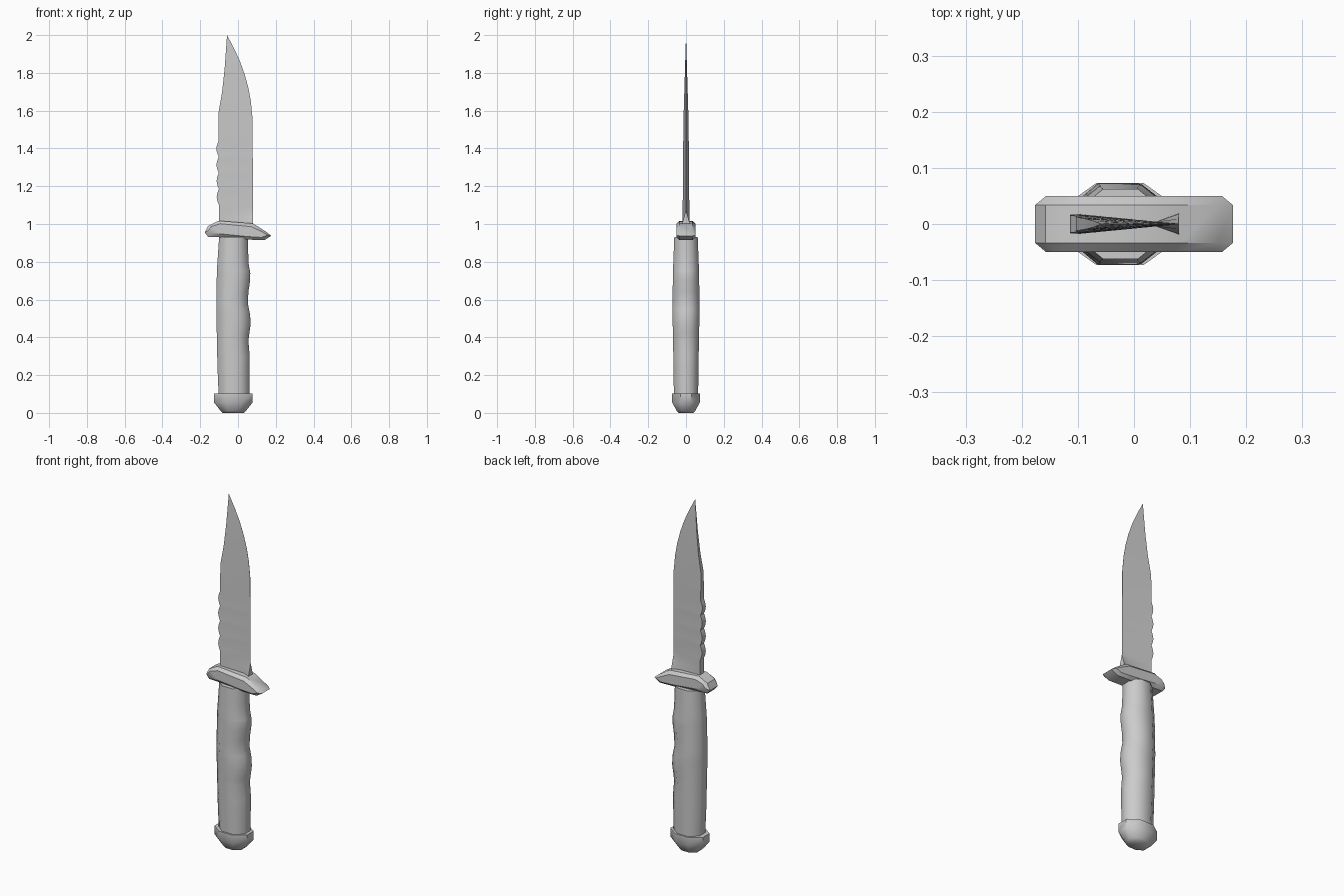
import bpy, bmesh, math

cube = bpy.data.objects.get("Cube")
if cube:
    bpy.data.objects.remove(cube, do_unlink=True)

GREY = (0.6, 0.6, 0.6, 1)
steel = bpy.data.materials.new("plain grey")
steel.use_nodes = True
steel.diffuse_color = GREY
steel.node_tree.nodes["Principled BSDF"].inputs["Base Color"].default_value = GREY


def finish(bm, name, angle):
    """Turn a bmesh into a smooth-by-angle object."""
    bmesh.ops.recalc_face_normals(bm, faces=bm.faces)
    mesh = bpy.data.meshes.new(name)
    bm.to_mesh(mesh)
    bm.free()
    obj = bpy.data.objects.new(name, mesh)
    bpy.context.collection.objects.link(obj)
    mesh.materials.append(steel)
    bpy.ops.object.select_all(action='DESELECT')
    obj.select_set(True)
    bpy.context.view_layer.objects.active = obj
    bpy.ops.object.shade_smooth_by_angle(angle=math.radians(angle))
    return obj


def loft(rings, name, angle):
    """Skin a stack of equal rings and cap both ends."""
    bm = bmesh.new()
    loops = [[bm.verts.new(p) for p in ring] for ring in rings]
    for a, b in zip(loops, loops[1:]):
        for i in range(len(a)):
            j = (i + 1) % len(a)
            bm.faces.new((a[i], a[j], b[j], b[i]))
    bm.faces.new(loops[0])
    bm.faces.new(loops[-1])
    bmesh.ops.remove_doubles(bm, verts=bm.verts, dist=1e-5)
    return finish(bm, name, angle)


def octagon(x0, x1, depth, z):
    """Eight-sided ring with flat sides at x0, x1 and +-depth."""
    ring = []
    for i in range(8):
        a = math.pi / 8 + i * math.pi / 4
        s = 1 / math.cos(math.pi / 8)
        ring.append(((x0 + x1) / 2 + (x1 - x0) / 2 * s * math.cos(a),
                     depth * s * math.sin(a), z))
    return ring


def lookup(table, z):
    """Linear interpolation in a list of (z, value)."""
    for (za, va), (zb, vb) in zip(table, table[1:]):
        if z <= zb:
            return va + (vb - va) * (z - za) / (zb - za)
    return table[-1][1]


# Blade: wedge section, scalloped spine, blunt block beside the guard
spine = [(0.98, -0.1), (1.59, -0.103), (1.7, -0.084), (1.82, -0.071), (2, -0.058)]
edge = [(0.98, 0.08), (1.56, 0.077), (1.65, 0.068), (1.72, 0.055),
        (1.79, 0.036), (1.86, 0.011), (1.93, -0.021), (2, -0.058)]
thick = [(0.98, 0.018), (1.35, 0.016), (1.6, 0.012), (1.8, 0.006), (2, 0)]
blunt = [(0.98, 0.02), (1.01, 0.018), (1.07, 0.0008), (1.6, 0.0005), (2, 0)]
TEETH_LOW, TEETH_HIGH = 1.1, 1.44
heights = {0.98, 1.01, 1.04, 1.07, 2}
heights |= {z for z, _ in spine + edge + thick}
heights |= {TEETH_LOW + (TEETH_HIGH - TEETH_LOW) * i / 24 for i in range(25)}
rows = []
for z in sorted(heights):
    xs, xe, t, b = (lookup(k, z) for k in (spine, edge, thick, blunt))
    if TEETH_LOW < z < TEETH_HIGH:
        phase = 4 * math.pi * (z - TEETH_LOW) / (TEETH_HIGH - TEETH_LOW)
        xs -= 0.012 * abs(math.sin(phase))
    xm = xs + (xe - xs) * 0.78
    m = t * 0.22 + 0.0003
    if z >= 2:
        m = 0
    rows.append([(xs, -t, z), (xm, -m, z), (xe, -b, z),
                 (xe, b, z), (xm, m, z), (xs, t, z)])
loft(rows, "blade", 30)

# Guard: slanted slab with chamfered front and back rims
outline = [(-0.176, 0.955), (-0.158, 0.99), (-0.105, 1.017), (0.08, 1.003),
           (0.15, 0.958), (0.176, 0.937), (0.14, 0.915), (0.06, 0.917),
           (-0.1, 0.93), (-0.158, 0.932)]
slices = []
for y, sx, sz in ((-0.05, 0.89, 0.62), (-0.034, 1, 1), (0.034, 1, 1), (0.05, 0.89, 0.62)):
    ring = []
    for x, z in outline:
        mid = 0.966 - 0.14 * x
        ring.append((x * sx, y, 0.966 - 0.14 * x * sx + (z - mid) * sz))
    slices.append(ring)
loft(slices, "guard", 35)

# Handle: bulging grip with finger swells on the edge side
back = [(0.08, -0.102), (0.25, -0.109), (0.55, -0.115), (0.75, -0.112), (0.93, -0.1)]
front = [(0.08, 0.06), (0.3, 0.062), (0.38, 0.055), (0.42, 0.06), (0.47, 0.067),
         (0.52, 0.064), (0.58, 0.052), (0.64, 0.055), (0.7, 0.064), (0.74, 0.065),
         (0.79, 0.056), (0.85, 0.054), (0.93, 0.052)]
depth = [(0.08, 0.064), (0.3, 0.067), (0.55, 0.072), (0.75, 0.069), (0.93, 0.062)]
grip = sorted({z for z, _ in back + front + depth})
loft([octagon(lookup(back, z), lookup(front, z), lookup(depth, z), z) for z in grip],
     "handle", 60)

# Pommel: octagonal cap narrowing to a flat butt
cap = [(0, 0.055, 0.04), (0.012, 0.068, 0.05), (0.055, 0.102, 0.073), (0.103, 0.102, 0.073)]
loft([octagon(-0.025 - w, -0.025 + w, d, z) for z, w, d in cap], "pommel", 50)
